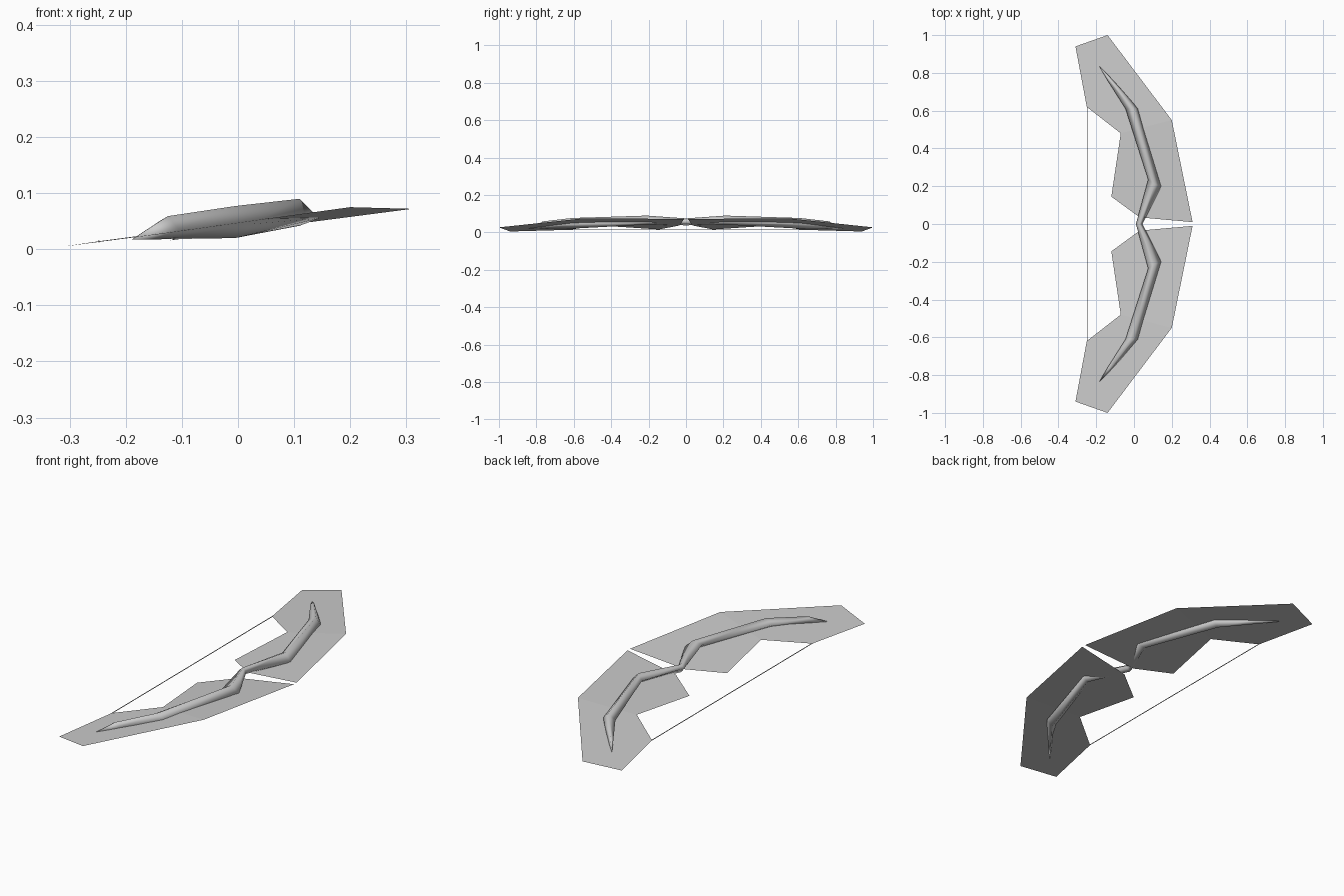
import bpy, bmesh
from mathutils import Vector

cube = bpy.data.objects.get("Cube")
if cube:
    bpy.data.objects.remove(cube, do_unlink=True)

grey = bpy.data.materials.new("plain_grey")
grey.use_nodes = True
colour = (0.6, 0.6, 0.6, 1)
grey.diffuse_color = colour
grey.node_tree.nodes["Principled BSDF"].inputs["Base Color"].default_value = colour


def finish(name, bm):
    mesh = bpy.data.meshes.new(name)
    bm.to_mesh(mesh)
    bm.free()
    mesh.materials.append(grey)
    obj = bpy.data.objects.new(name, mesh)
    bpy.context.collection.objects.link(obj)
    return obj


# Thin wing plates: an inner and an outer panel joined along a crease
def wing(name, side):
    crease = [(0.2, 0.55, 0.075), (-0.07, 0.48, 0.038)]
    outer = [(-0.14, 1.0, 0.027), (-0.31, 0.94, 0.005), (-0.25, 0.62, 0.014)]
    inner = [(-0.12, 0.145, 0.016), (0.03, 0.035, 0.037), (0.31, 0.01, 0.072)]
    bm = bmesh.new()
    c, o, i = [[bm.verts.new((x, y * side, z)) for x, y, z in pts]
               for pts in (crease, outer, inner)]
    for loop in ([c[0], *o, c[1]], [c[0], c[1], *i]):
        face = bm.faces.new(loop)
        face.normal_update()
        if face.normal.z < 0:
            face.normal_flip()
    return finish(name, bm)


wing("left_wing_plate", 1)
wing("right_wing_plate", -1)

# Bow limb: diamond sections (outer, top, inner, bottom) running to pointed ends
half = [
    [(0.045, 0, 0.055), (0.028, 0, 0.075), (0.01, 0, 0.06), (0.025, 0, 0.038)],
    [(0.145, 0.2, 0.055), (0.11, 0.21, 0.09), (0.075, 0.235, 0.07), (0.11, 0.21, 0.042)],
    [(0.025, 0.61, 0.045), (-0.005, 0.61, 0.077), (-0.045, 0.61, 0.055), (-0.005, 0.61, 0.02)],
    [(-0.105, 0.755, 0.035), (-0.125, 0.765, 0.059), (-0.14, 0.76, 0.05), (-0.125, 0.76, 0.018)],
]
tip = (-0.19, 0.845, 0.017)
flip = Vector((1, -1, 1))

bm = bmesh.new()
rows = [[Vector(p) * flip for p in r] for r in half[:0:-1]] + [[Vector(p) for p in r] for r in half]
rings = [[bm.verts.new(p) for p in row] for row in rows]
for a, b in zip(rings, rings[1:]):
    for k in range(4):
        n = (k + 1) % 4
        bm.faces.new((a[k], a[n], b[n], b[k]))
for ring, point in ((rings[0], Vector(tip) * flip), (rings[-1], Vector(tip))):
    end = bm.verts.new(point)
    for k in range(4):
        bm.faces.new((ring[k], ring[(k + 1) % 4], end))
bmesh.ops.recalc_face_normals(bm, faces=bm.faces)
for f in bm.faces:
    f.smooth = True
finish("bow_limb", bm)

# Bowstring
bpy.ops.mesh.primitive_cylinder_add(vertices=6, radius=0.002, depth=1.24,
                                    location=(-0.248, 0, 0.014), rotation=(1.5708, 0, 0))
string = bpy.context.object
string.name = "bowstring"
string.data.materials.append(grey)
